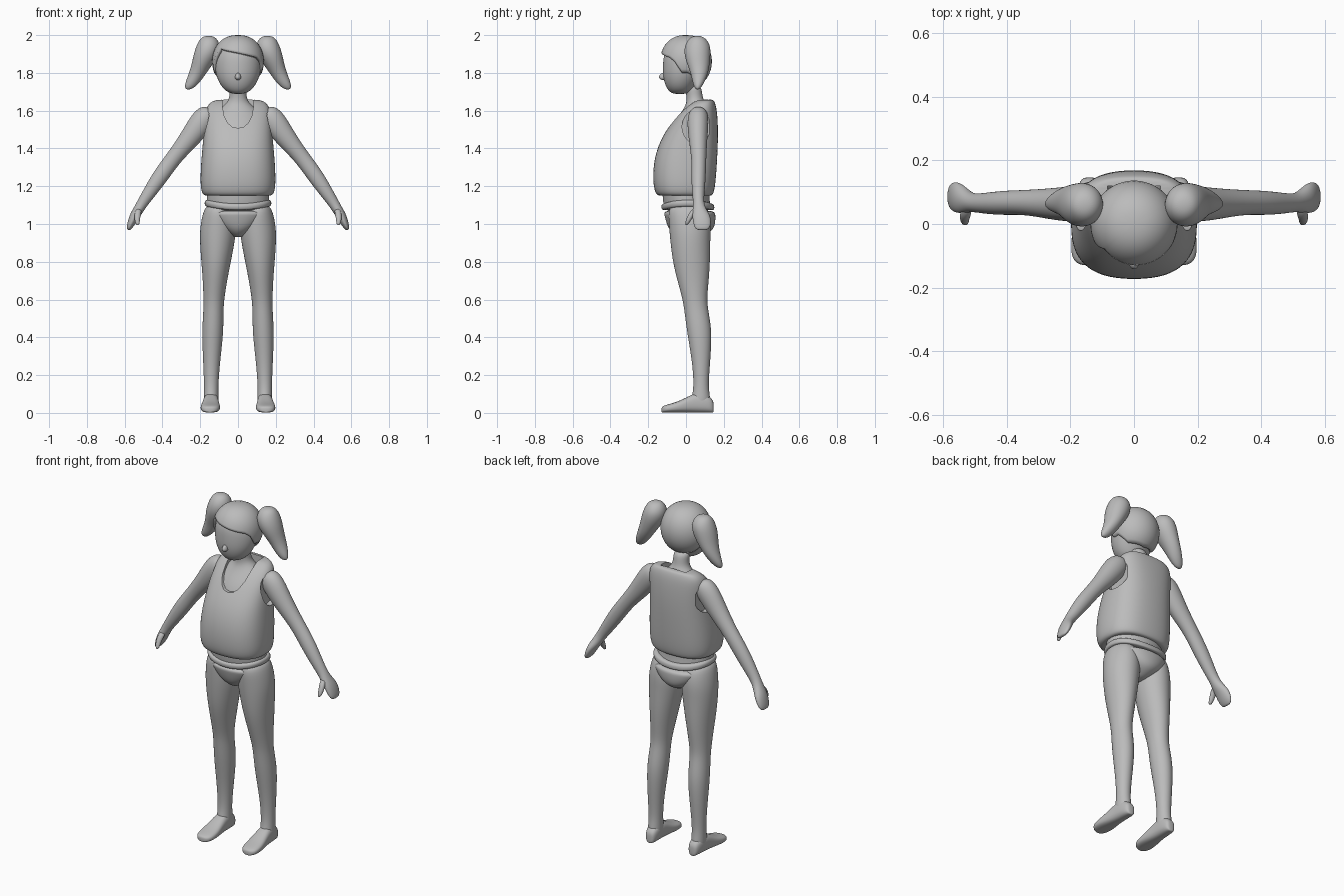
import bpy, bmesh, math
from mathutils import Vector

SIDES = 20
grey = bpy.data.materials.new("plain_grey")
grey.diffuse_color = (0.5, 0.5, 0.5, 1)


def make(name, verts, faces, subsurf=0):
    me = bpy.data.meshes.new(name)
    bm = bmesh.new()
    vs = [bm.verts.new(v) for v in verts]
    for f in faces:
        bm.faces.new([vs[i] for i in f])
    bmesh.ops.recalc_face_normals(bm, faces=bm.faces)
    bm.to_mesh(me)
    bm.free()
    me.materials.append(grey)
    me.shade_smooth()
    ob = bpy.data.objects.new(name, me)
    bpy.context.collection.objects.link(ob)
    if subsurf:
        m = ob.modifiers.new("smooth", 'SUBSURF')
        m.levels = m.render_levels = subsurf
    return ob


def skin(name, rings, subsurf=2, caps=True):
    n = len(rings[0])
    faces = [(k*n+i, k*n+(i+1) % n, (k+1)*n+(i+1) % n, (k+1)*n+i)
             for k in range(len(rings)-1) for i in range(n)]
    if caps:
        faces += [tuple(range(n)), tuple(range((len(rings)-1)*n, len(rings)*n))]
    return make(name, [v for r in rings for v in r], faces, subsurf)


def ring(c, u, v, power=2.0):
    pts = []
    for i in range(SIDES):
        a = 2*math.pi*i/SIDES
        ca, sa = math.cos(a), math.sin(a)
        x = math.copysign(abs(ca)**(2/power), ca)*1.016
        y = math.copysign(abs(sa)**(2/power), sa)*1.016
        pts.append(Vector(c) + Vector(u)*x + Vector(v)*y)
    return pts


def stack(name, secs, cx=0, power=2.0, lift=0):
    """Horizontal sections: (z, half width, front y, back y)."""
    rings = []
    for z, rx, yf, yb in secs:
        r = ring((cx, (yf+yb)/2, z), (rx, 0, 0), (0, (yb-yf)/2, 0), power)
        for p in r:
            p.z += lift*((p.x-cx)/rx)**2
        rings.append(r)
    return skin(name, rings)


def limb(name, secs, side):
    """Sections across a path: (x, y, z, half thickness, half depth in y)."""
    pts = [Vector((side*s[0], s[1], s[2])) for s in secs]
    rings = []
    for i, s in enumerate(secs):
        t = pts[min(i+1, len(pts)-1)] - pts[max(i-1, 0)]
        t.y = 0
        n = t.normalized().cross(Vector((0, 1, 0)))
        rings.append(ring(pts[i], n*s[3], (0, s[4], 0)))
    return skin(name, rings)


# Head and nose
stack("head", [(1.688, .025, -.065, 0), (1.70, .06, -.088, .03), (1.73, .09, -.108, .05),
               (1.78, .114, -.122, .085), (1.84, .125, -.122, .115), (1.90, .118, -.118, .115),
               (1.95, .09, -.088, .088), (1.98, .04, -.04, .04)])
stack("nose", [(1.762, .007, -.13, -.11), (1.77, .016, -.142, -.10), (1.782, .016, -.144, -.10),
               (1.80, .009, -.132, -.10)])

# Hair cap with a slanted fringe and side locks: hairline as (angle from front, z)
LINE = [(-180, 1.74), (-120, 1.75), (-97, 1.80), (-80, 1.80), (-64, 1.87), (-50, 1.928),
        (0, 1.908), (50, 1.882), (64, 1.86), (80, 1.80), (97, 1.80), (120, 1.75), (180, 1.74)]


def hairline(d):
    for (a, za), (b, zb) in zip(LINE, LINE[1:]):
        if a <= d <= b:
            return za + (zb-za)*(d-a)/(b-a)


rings = []
ROWS, COLS = 14, 72
for k in range(ROWS+1):
    row = []
    for i in range(COLS):
        d = -180 + 360*i/COLS
        end = math.acos((hairline(d)-1.86)/.14)
        th = .04 + (end-.04)*k/ROWS
        r, a = .137*math.sin(th)**.85, math.radians(d)
        row.append(Vector((r*math.sin(a), -r*math.cos(a), 1.86+.14*math.cos(th))))
    rings.append(row)
hair = skin("hair_cap", rings, subsurf=0, caps=False)
bm = bmesh.new()
bm.from_mesh(hair.data)
bm.verts.ensure_lookup_table()
bm.faces.new([bm.verts[i] for i in range(COLS)])
bmesh.ops.recalc_face_normals(bm, faces=bm.faces)
for f in bm.faces:
    f.smooth = True
bm.to_mesh(hair.data)
bm.free()
sol = hair.modifiers.new("thickness", 'SOLIDIFY')
sol.thickness, sol.offset = .018, -1

# Torso and neck
stack("torso", [(1.06, .16, -.11, .13), (1.10, .165, -.118, .13), (1.15, .165, -.125, .12),
                (1.30, .165, -.13, .13), (1.45, .15, -.10, .13), (1.53, .14, -.072, .13),
                (1.59, .12, -.025, .125), (1.63, .07, .0, .11), (1.66, .046, .004, .09),
                (1.70, .044, 0, .085), (1.74, .044, -.01, .075)])

# Swim briefs with rolled waistband
stack("briefs", [(.93, .02, -.03, .06), (.94, .038, -.055, .095), (.965, .08, -.085, .14),
                 (1.0, .13, -.102, .155), (1.05, .168, -.115, .156), (1.075, .17, -.118, .15)],
      power=2.2)
stack("waistband", [(1.07, .165, -.115, .14), (1.075, .174, -.128, .15), (1.095, .178, -.132, .15),
                    (1.108, .17, -.124, .142), (1.108, .15, -.10, .12)], power=2.2, lift=.02)

# Padded vest
vest = stack("vest", [(1.152, .15, -.12, .11), (1.148, .175, -.145, .135), (1.165, .192, -.163, .147),
                      (1.22, .199, -.174, .156), (1.32, .195, -.172, .163), (1.42, .186, -.146, .168),
                      (1.50, .18, -.102, .169), (1.57, .176, -.052, .166), (1.62, .166, -.002, .16),
                      (1.65, .14, .04, .15), (1.66, .10, .07, .14)], power=2.5)
# Neckline and armhole cutters
U = [(.085, 1.75), (.083, 1.63), (.074, 1.575), (.055, 1.535), (.03, 1.514), (0, 1.508)]
U += [(-x, z) for x, z in U[-2::-1]]
cutters = [skin("neckline_cutter", [[Vector((x, y, z)) for x, z in U] for y in (-.3, .12)], 0)]
for s in (1, -1):
    cutters.append(skin("armhole_cutter", [ring((s*x, .055, 1.515), (0, .075, 0), (0, 0, .088))
                                           for x in (.15, .3)], 0))
for c in cutters:
    b = vest.modifiers.new("opening", 'BOOLEAN')
    b.operation, b.solver, b.object = 'DIFFERENCE', 'EXACT', c
bpy.context.view_layer.update()
cut = bpy.data.meshes.new_from_object(vest.evaluated_get(bpy.context.evaluated_depsgraph_get()))
vest.modifiers.clear()
vest.data = cut
for c in cutters:
    bpy.data.objects.remove(c)
bpy.ops.object.select_all(action='DESELECT')
vest.select_set(True)
bpy.context.view_layer.objects.active = vest
bpy.ops.object.shade_smooth_by_angle(angle=math.radians(40))

# Paired parts
for s, tag in ((1, "left"), (-1, "right")):
    stack(tag + "_ponytail", [(1.996, .012, .05, .07), (1.988, .04, .02, .10), (1.95, .062, -.006, .128),
                              (1.90, .067, -.01, .13), (1.85, .056, .005, .125), (1.80, .046, .025, .117),
                              (1.75, .038, .035, .098), (1.722, .025, .045, .08), (1.712, .01, .055, .068)],
          cx=0)
    pony = bpy.context.collection.objects[tag + "_ponytail"]
    for v in pony.data.vertices:      # sweep the tail outwards as it falls
        v.co.x += s*(.156 + .108*max(0, (1.94-v.co.z)/.23)**1.3)

    limb(tag + "_arm", [(.14, .065, 1.60, .03, .03), (.155, .065, 1.585, .055, .05),
                        (.19, .063, 1.545, .066, .057), (.25, .063, 1.46, .055, .05),
                        (.32, .067, 1.375, .043, .041), (.37, .068, 1.31, .042, .038),
                        (.42, .066, 1.24, .042, .038), (.48, .065, 1.15, .033, .031),
                        (.51, .067, 1.105, .028, .028), (.53, .073, 1.07, .027, .038),
                        (.55, .082, 1.04, .025, .048), (.567, .086, 1.0, .02, .047),
                        (.578, .086, .975, .012, .036), (.58, .086, .968, .005, .02)], s)
    limb(tag + "_thumb", [(.522, .055, 1.085, .012, .014), (.53, .035, 1.06, .018, .018),
                          (.534, .018, 1.03, .015, .015), (.532, .006, 1.005, .012, .011),
                          (.53, .002, .994, .005, .005)], s)

    leg = stack(tag + "_leg", [(1.10, .05, -.06, .08), (1.085, .075, -.095, .115), (1.0, .095, -.09, .132),
                               (.92, .094, -.084, .128), (.80, .078, -.07, .127), (.70, .064, -.045, .12),
                               (.60, .054, -.017, .11), (.54, .053, -.008, .118), (.45, .056, .003, .134),
                               (.36, .052, .018, .134), (.25, .043, .035, .126), (.14, .037, .042, .118),
                               (.08, .039, .03, .128), (.03, .038, .02, .13)])
    for v in leg.data.vertices:       # hips are closer together than knees
        z = v.co.z
        v.co.x += s*(.104 + .024*min(1, max(0, (1-z)/.4)) + .014*min(1, max(0, (.6-z)/.4)))

    # (y, half width, top z) sections from heel to toe
    foot = [(.147, .015, .05), (.138, .03, .075), (.10, .038, .10), (.05, .040, .105), (0, .045, .078),
            (-.05, .052, .055), (-.10, .050, .042), (-.122, .035, .034), (-.13, .014, .026)]
    skin(tag + "_foot", [ring((s*(.143 + .03*(.05-y)), y, h/2 + .002), (w, 0, 0), (0, 0, h/2), 2.6)
                         for y, w, h in foot])
